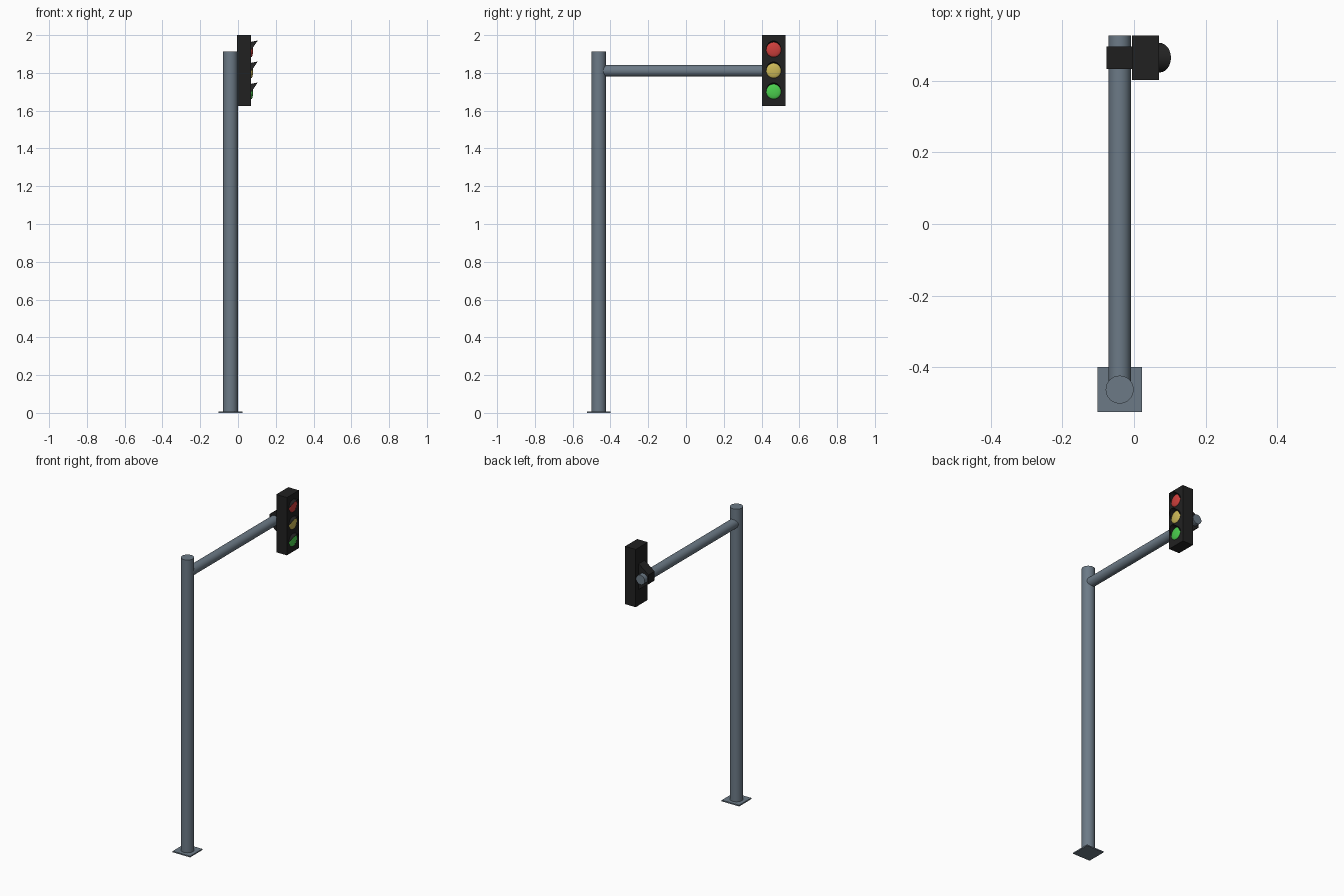
import bpy, bmesh, math
from mathutils import Matrix, Vector

if "Cube" in bpy.data.objects:
    bpy.data.objects.remove(bpy.data.objects["Cube"])


def material(name, rgb):
    m = bpy.data.materials.new(name)
    m.diffuse_color = (*rgb, 1)
    m.use_nodes = True
    m.node_tree.nodes["Principled BSDF"].inputs["Base Color"].default_value = m.diffuse_color
    return m


STEEL = material("blue_grey_steel", (0.15, 0.195, 0.24))
BLACK = material("black_housing", (0.0155, 0.0155, 0.0155))
RED = material("red_lens", (0.62, 0.05, 0.045))
YELLOW = material("yellow_lens", (0.60, 0.48, 0.095))
GREEN = material("green_lens", (0.07, 0.62, 0.075))


def finish(name, bm, mat, smooth=False):
    bmesh.ops.recalc_face_normals(bm, faces=bm.faces)
    me = bpy.data.meshes.new(name)
    bm.to_mesh(me)
    bm.free()
    me.materials.append(mat)
    ob = bpy.data.objects.new(name, me)
    bpy.context.collection.objects.link(ob)
    if smooth:
        bpy.ops.object.select_all(action='DESELECT')
        ob.select_set(True)
        bpy.context.view_layer.objects.active = ob
        bpy.ops.object.shade_smooth_by_angle(angle=math.radians(35))
    return ob


def box(name, lo, hi, mat):
    lo, hi = Vector(lo), Vector(hi)
    bm = bmesh.new()
    bmesh.ops.create_cube(bm, size=1, matrix=Matrix.Translation((lo + hi) / 2)
                          @ Matrix.Diagonal((*(hi - lo), 1)))
    return finish(name, bm, mat)


def tube(name, a, b, r, mat, sides=32):
    a, b = Vector(a), Vector(b)
    d = b - a
    rot = d.to_track_quat('Z', 'Y').to_matrix().to_4x4()
    bm = bmesh.new()
    bmesh.ops.create_cone(bm, cap_ends=True, segments=sides, radius1=r, radius2=r,
                          depth=d.length, matrix=Matrix.Translation((a + b) / 2) @ rot)
    return finish(name, bm, mat, True)


PX, PY = -0.04, -0.462      # pole axis
ARM_Z, HEAD_Y = 1.811, 0.464
FACE_X = 0.070              # front of the signal housing

# Pole, base plate and arm
box("base_plate", (PX - 0.0625, PY - 0.0625, 0), (PX + 0.0625, PY + 0.0625, 0.008), STEEL)
tube("pole", (PX, PY, 0.004), (PX, PY, 1.912), 0.039, STEEL)
tube("arm", (PX, PY + 0.005, ARM_Z), (PX, 0.526, ARM_Z), 0.031, STEEL)

# Signal housing
box("signal_housing", (-0.006, HEAD_Y - 0.062, 1.624), (FACE_X, HEAD_Y + 0.062, 2.0), BLACK)

# Tapered bracket wrapped round the arm
bm = bmesh.new()
profile = [(-0.004, -0.085), (-0.077, -0.03), (-0.077, 0.03), (-0.004, 0.085)]
face = bm.faces.new([bm.verts.new((x, HEAD_Y - 0.031, ARM_Z + z)) for x, z in profile])
ext = bmesh.ops.extrude_face_region(bm, geom=[face])
bmesh.ops.translate(bm, vec=(0, 0.062, 0),
                    verts=[g for g in ext["geom"] if isinstance(g, bmesh.types.BMVert)])
finish("bracket", bm, BLACK)


def lens(name, z, mat, r=0.040, depth=0.010):
    # Shallow dome facing +x
    bm = bmesh.new()
    bmesh.ops.create_uvsphere(bm, u_segments=24, v_segments=12, radius=1)
    bmesh.ops.bisect_plane(bm, geom=bm.verts[:] + bm.edges[:] + bm.faces[:],
                           plane_co=(0, 0, 0), plane_no=(0, 0, 1), clear_inner=True)
    bm.transform(Matrix.Translation((FACE_X, HEAD_Y, z)) @ Matrix.Rotation(math.pi / 2, 4, 'Y')
                 @ Matrix.Diagonal((r, r, depth, 1)))
    finish(name, bm, mat, True)


def visor(name, z, r=0.039, thick=0.002, length=0.033, lift=0.007, steps=16):
    # Half-tube hood with a slanted cut, longest at the top
    bm = bmesh.new()
    rows = []
    for i in range(steps + 1):
        a = math.pi * i / steps
        c, s = math.cos(a), math.sin(a)
        reach = 0.002 + (length - 0.002) * s
        ring = []
        for rad, x in ((r, -0.002), (r, reach), (r + thick, reach), (r + thick, -0.002)):
            up = lift * max(x, 0) / length
            ring.append(bm.verts.new((FACE_X + x, HEAD_Y + rad * c, z + rad * s + up)))
        rows.append(ring)
    for p, q in zip(rows, rows[1:]):
        for k in range(4):
            n = (k + 1) % 4
            bm.faces.new((p[k], p[n], q[n], q[k]))
    bm.faces.new(rows[0])
    bm.faces.new(rows[-1])
    finish(name, bm, BLACK, True)


# Three lamps, each with its hood
for label, z, mat in (("red", 1.923, RED), ("yellow", 1.812, YELLOW), ("green", 1.701, GREEN)):
    lens(label + "_lens", z, mat)
    visor(label + "_visor", z)
